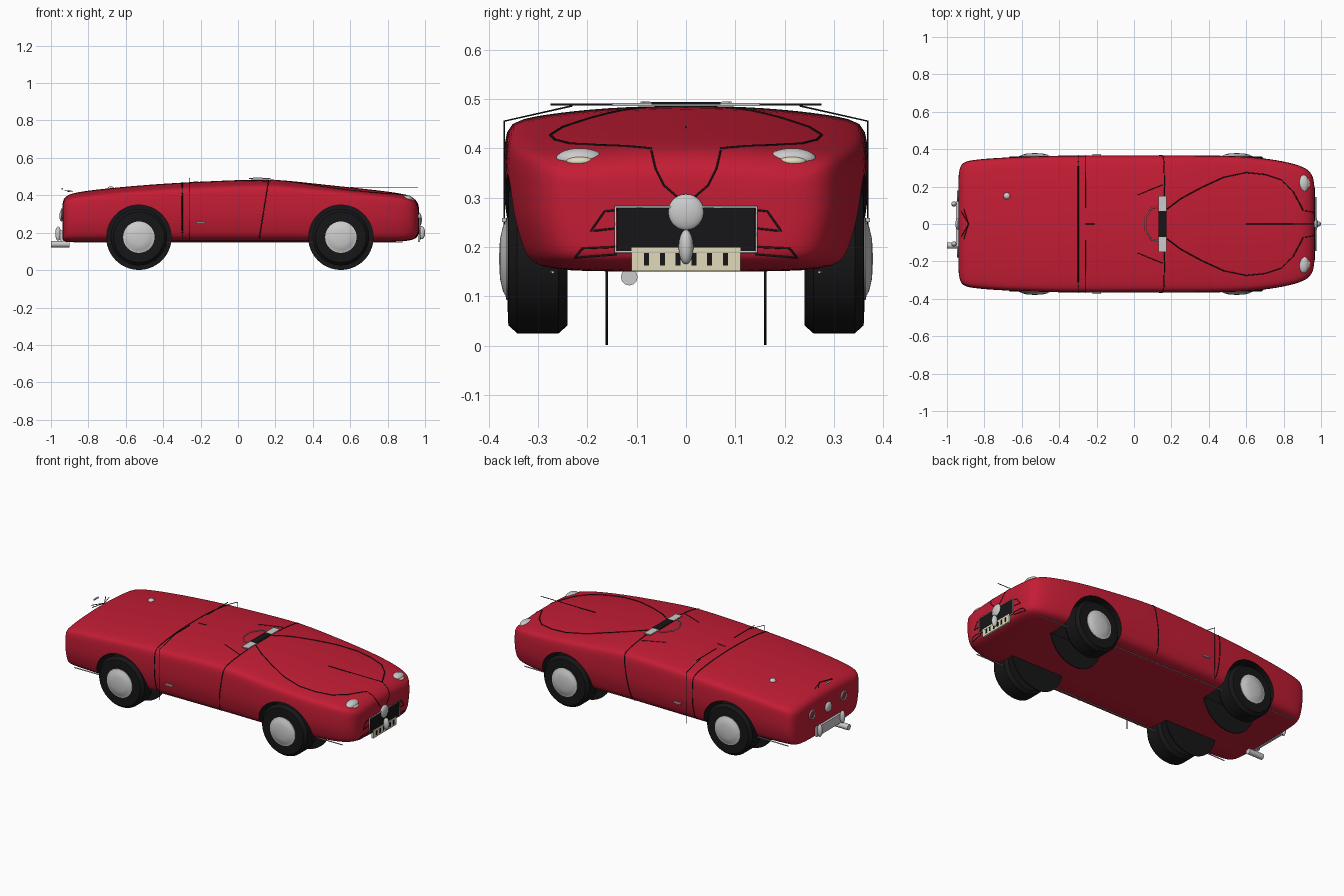
import bpy, bmesh, math
from mathutils import Vector
from mathutils.bvhtree import BVHTree

if "Cube" in bpy.data.objects:
    bpy.data.objects.remove(bpy.data.objects["Cube"])

def mat(name, c):
    m = bpy.data.materials.new(name)
    m.diffuse_color = (*c, 1)
    m.use_nodes = True
    m.node_tree.nodes["Principled BSDF"].inputs["Base Color"].default_value = m.diffuse_color
    return m

RED = mat("red_paint", (0.55, 0.012, 0.035))
BLACK = mat("black", (0.008, 0.008, 0.009))
CREAM = mat("cream", (0.75, 0.70, 0.50))

def finish(o, name, m=None, smooth=True):
    o.name = name
    if m: o.data.materials.append(m)
    if smooth:
        bpy.ops.object.select_all(action='DESELECT')
        o.select_set(True)
        bpy.context.view_layer.objects.active = o
        bpy.ops.object.shade_smooth_by_angle(angle=math.radians(35))
    return o

def box(name, loc, size, m=None):
    bpy.ops.mesh.primitive_cube_add(size=1, location=loc)
    o = bpy.context.object
    o.scale = size
    return finish(o, name, m, False)

def ball(name, loc, size, m=None):
    bpy.ops.mesh.primitive_uv_sphere_add(segments=24, ring_count=14, location=loc)
    o = bpy.context.object
    o.scale = size
    return finish(o, name, m)

def rod(name, pts, r=0.002, m=BLACK, cyclic=False, sides=1):
    c = bpy.data.curves.new(name, 'CURVE')
    c.dimensions = '3D'
    c.bevel_depth, c.bevel_resolution, c.use_fill_caps = r, sides, True
    s = c.splines.new('POLY')
    s.points.add(len(pts) - 1)
    for p, q in zip(s.points, pts): p.co = (*q, 1)
    s.use_cyclic_u = cyclic
    o = bpy.data.objects.new(name, c)
    bpy.context.collection.objects.link(o)
    if m: c.materials.append(m)
    return o

def lathe_y(name, prof, loc, side, m=None, n=40):
    # profile of (radius, y offset) turned about the y axis
    bm = bmesh.new()
    vs = [bm.verts.new((r, y * side, 0)) for r, y in prof]
    es = [bm.edges.new(p) for p in zip(vs, vs[1:])]
    bmesh.ops.spin(bm, geom=vs + es, cent=(0, 0, 0), axis=(0, 1, 0), angle=2 * math.pi, steps=n)
    bmesh.ops.remove_doubles(bm, verts=bm.verts, dist=1e-5)
    bmesh.ops.recalc_face_normals(bm, faces=bm.faces)
    me = bpy.data.meshes.new(name)
    bm.to_mesh(me)
    o = bpy.data.objects.new(name, me)
    o.location = loc
    bpy.context.collection.objects.link(o)
    return finish(o, name, m)

# Body: one cross-section lofted along x
SECTION = [(0, 0), (.55, 0), (.84, .02), (.93, .1), (.965, .24), (1, .42), (1, .68), (.99, .84), (.95, .905), (.8, .94), (.45, .985), (0, 1)]
ring = SECTION + [(-u, v) for u, v in SECTION[-2:0:-1]]
# x, half width, bottom, top
STATIONS = [(-.938, .15, .22, .30), (-.94, .27, .158, .365), (-.925, .325, .15, .395), (-.88, .343, .15, .417), (-.69, .357, .15, .44),
            (-.4, .367, .15, .465), (-.1, .367, .15, .479), (.165, .367, .15, .49), (.33, .367, .15, .473), (.55, .365, .15, .449),
            (.72, .35, .15, .431), (.85, .325, .15, .415), (.92, .30, .158, .40), (.955, .265, .17, .372), (.966, .21, .19, .345), (.966, .1, .23, .30)]
bm = bmesh.new()
rings = [[bm.verts.new((x, u * w, b + v * (t - b))) for u, v in ring] for x, w, b, t in STATIONS]
for a, b in zip(rings, rings[1:]):
    for i in range(len(ring)):
        j = (i + 1) % len(ring)
        bm.faces.new((a[i], a[j], b[j], b[i]))
bm.faces.new(rings[0])
bm.faces.new(rings[-1])
bmesh.ops.recalc_face_normals(bm, faces=bm.faces)
me = bpy.data.meshes.new("body")
bm.to_mesh(me)
body = bpy.data.objects.new("body", me)
bpy.context.collection.objects.link(body)
bpy.context.view_layer.objects.active = body
me.materials.append(RED)
body.modifiers.new("smooth", 'SUBSURF').levels = 2
bpy.ops.object.modifier_apply(modifier="smooth")
tree = BVHTree.FromPolygons([v.co for v in body.data.vertices], [p.vertices for p in body.data.polygons])

# Wheels, inner discs and arch cut-outs
for side in (-1, 1):
    for end, x in (("rear", -.53), ("front", .55)):
        bpy.ops.mesh.primitive_cylinder_add(vertices=64, radius=.172, depth=.26, location=(x, side * .295, .176), rotation=(math.pi / 2, 0, 0))
        cut = bpy.context.object
        cut.data.materials.append(BLACK)
        bpy.context.view_layer.objects.active = body
        md = body.modifiers.new("arch", 'BOOLEAN')
        md.operation, md.object, md.solver, md.material_mode = 'DIFFERENCE', cut, 'EXACT', 'TRANSFER'
        bpy.ops.object.modifier_apply(modifier="arch")
        bpy.data.objects.remove(cut)
        lathe_y(end + "_tyre", [(0, .24), (.135, .24), (.151, .258), (.151, .342), (.135, .36), (.09, .362), (0, .355)], (x, 0, .176), side, BLACK)
        lathe_y(end + "_wheel_disc", [(0, .158), (.175, .158), (.175, .163), (0, .163)], (x, 0, .176), side, BLACK, 56)
        lathe_y(end + "_hubcap", [(.084, .352), (.084, .364), (.074, .366), (.066, .371), (.04, .377), (0, .379)], (x, 0, .176), side)
finish(body, "body")

# Panel lines laid onto the body by casting rays
def cast(name, pts, axis, r=.002, m=BLACK):
    # axis 'z': points are (x, y); axis 'x': points are (y, z)
    out = []
    for a, b in zip(pts, pts[1:]):
        for k in range(8):
            p, q = (a[i] + (b[i] - a[i]) * k / 7 for i in (0, 1))
            o, d = (Vector((p, q, 1)), Vector((0, 0, -1))) if axis == 'z' else (Vector((2, p, q)), Vector((-1, 0, 0)))
            hit = tree.ray_cast(o, d)[0]
            if hit: out.append(hit)
    return rod(name, out, r, m)

def hoop(name, x0, slope):
    out = []
    for k in range(81):
        a = math.radians(-22 + 224 * k / 80)
        d = Vector((slope * math.sin(a), math.cos(a), math.sin(a))).normalized()
        out.append(tree.ray_cast(Vector((x0, 0, .3)), d)[0])
    rod(name, out, .0028)

hoop("door_front_line", .135, .16)
hoop("door_rear_line", -.298, 0)
HOOD = [(.17, .075), (.25, .135), (.36, .195), (.48, .25), (.6, .275), (.7, .265), (.79, .235), (.85, .175), (.885, .11), (.905, .07)]
for s in (-1, 1):
    cast("hood_line", [(x, y * s) for x, y in HOOD], 'z', .0028)
    cast("nose_line", [(y * s, z) for y, z in [(.07, .395), (.062, .36), (.045, .325), (.01, .295)]], 'x')
    cast("cowl_line", [(.02, .155 * s), (.08, .18 * s), (.155, .21 * s)], 'z')
    rod("side_seam", [(-.26, s * .368, .15), (-.26, s * .368, .455), (-.26, s * .23, .486)], .002)
    rod("roof_seam_bar", [(-.26, s * .085, .489), (-.26, s * .275, .489)], .0025)
    # Air intake outlines beside the grille
    up = [(.14, .275), (.165, .272), (.193, .232), (.14, .238)]
    low = [(.14, .20), (.21, .197), (.225, .178), (.14, .185)]
    for nm, o in (("upper_intake_line", up), ("lower_intake_line", low)):
        cast(nm, [(y * s, z) for y, z in o], 'x', .0022)
    rod("sill_trim", [(-.88, s * .29, .149), (.88, s * .27, .149)], .003, None)
    rod("deck_cross_line", [(-.91, s * .08, .42), (-.885, 0, .422), (-.925, -s * .07, .425)], .002)
    box("door_handle", (-.2, s * .368, .255), (.045, .01, .008))
    # Headlights
    ball("headlight_rim", (.905, s * .215, .378), (.03, .049, .022))
    ball("headlight_lens", (.922, s * .215, .373), (.02, .03, .012), CREAM)
    # Rear lamps and bumper guards
    bpy.ops.mesh.primitive_torus_add(major_radius=.025, minor_radius=.005, major_segments=28, minor_segments=8,
                                     location=(-.942, s * .15, .30), rotation=(0, math.pi / 2, 0))
    finish(bpy.context.object, "tail_lamp_ring")
    ball("tail_lamp", (-.938, s * .15, .30), (.008, .024, .024), RED)
    ball("rear_bumper_guard", (-.962, s * .107, .195), (.015, .014, .038))
cast("deck_short_line", [(-.26, 0), (-.21, 0)], 'z')

# Cowl panel and steering rim outline
box("cowl_panel", (.152, 0, .489), (.042, .30, .006))
box("cowl_panel_centre", (.152, 0, .491), (.044, .14, .005), BLACK)
rod("steering_rim", [(.13, .09, .492), (.095, .085, .492), (.06, .03, .49), (.06, -.03, .49), (.095, -.085, .492), (.13, -.09, .492)], .003, None)
rod("aerial", [(.6, 0, .443), (.962, 0, .443)], .002)
ball("fuel_cap", (-.68, .15, .434), (.018, .018, .014))
rod("deck_handle", [(-.94, -.02, .435), (-.94, .02, .435)], .005, None)

# Grille with frame, badge dome and number plate
box("grille", (.961, 0, .235), (.022, .28, .088), BLACK)
rod("grille_frame", [(.972, y, z) for y, z in [(-.143, .19), (.143, .19), (.143, .281), (-.143, .281)]], .003, None, True)
ball("grille_dome", (.968, 0, .27), (.015, .037, .037))
ball("front_guard", (.982, 0, .20), (.018, .015, .035))
box("front_plate", (.968, 0, .175), (.012, .22, .048), CREAM)
for i in range(6):
    box("plate_slot", (.975, -.08 + i * .032, .175), (.003, .01, .026), BLACK)

# Rear plate, dome and exhaust
box("rear_plate", (-.945, 0, .185), (.014, .24, .055))
ball("rear_dome", (-.943, 0, .29), (.012, .03, .03))
rod("exhaust_pipe", [(-.90, -.115, .139), (-1, -.115, .139)], .017, None, sides=4)
